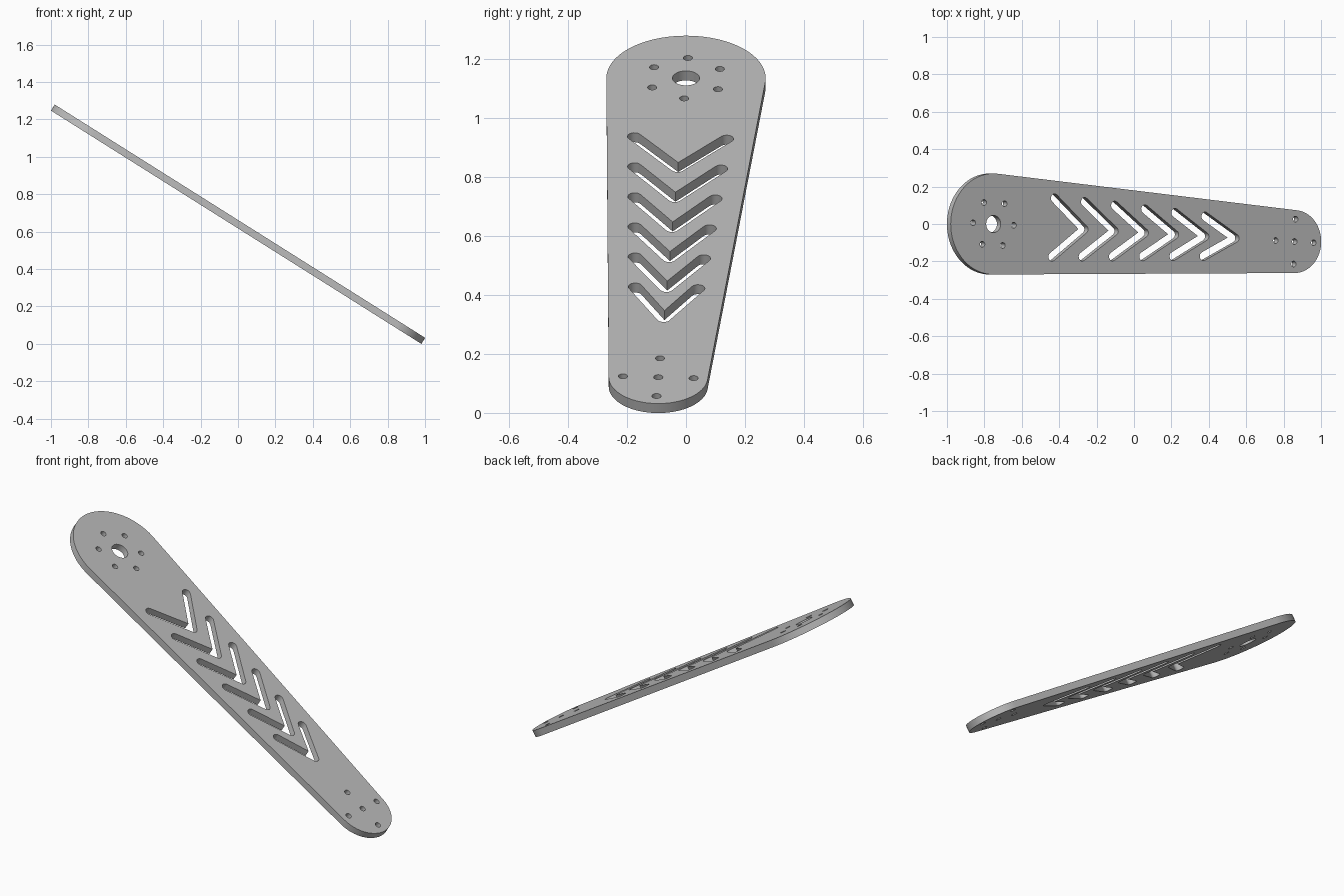
import bpy, bmesh
from math import sin, cos, acos, atan2, pi, radians
from mathutils import Matrix

if "Cube" in bpy.data.objects:
    bpy.data.objects.remove(bpy.data.objects["Cube"], do_unlink=True)

BIG_R, SMALL_R, SPAN, THICK = 0.27, 0.168, 1.905, 0.038
TILT, SKEW = radians(32.2), radians(-2.83)

grey = bpy.data.materials.new("plain grey")
grey.use_nodes = True
grey.diffuse_color = (0.5, 0.5, 0.5, 1)
grey.node_tree.nodes["Principled BSDF"].inputs["Base Color"].default_value = (0.5, 0.5, 0.5, 1)


def arc(x, y, r, start, end, n):
    """Points along an arc, both ends included."""
    return [(x + r * cos(start + (end - start) * i / n),
             y + r * sin(start + (end - start) * i / n)) for i in range(n + 1)]


def circle(x, y, r, n=32):
    return arc(x, y, r, 0, 2 * pi, n)[:-1]


def chevron(end_x, tip_x, half_width, r):
    """Bent slot with round ends and a round outer tip."""
    a = atan2(half_width, tip_x - end_x)
    q = pi / 2
    return (arc(tip_x, 0, r, a - q, q - a, 10)[:-1]
            + arc(end_x, half_width, r, q - a, 3 * q - a, 12)
            + [(tip_x - r / sin(a), 0)]
            + arc(end_x, -half_width, r, q + a, 3 * q + a, 12))


# Tapered outline: two end arcs joined by tangent lines
phi = acos((BIG_R - SMALL_R) / SPAN)
loops = [arc(0, 0, BIG_R, phi, 2 * pi - phi, 64) + arc(SPAN, 0, SMALL_R, -phi, phi, 48)]

# Hub hole with its ring of six bolt holes
loops.append(circle(0, 0, 0.046, 48))
loops += [circle(0.129 * cos(k * pi / 3), 0.129 * sin(k * pi / 3), 0.0155) for k in range(6)]

# Small end: centre hole and four around it
loops.append(circle(SPAN, 0, 0.0155))
loops += [circle(SPAN + 0.12 * cos(k * pi / 2), 0.12 * sin(k * pi / 2), 0.0155) for k in range(4)]

# Six chevron slots narrowing with the arm
for k in range(6):
    step = 0.191 * k
    loops.append(chevron(0.379 + step, 0.575 + step, 0.1565 - 0.01 * k, 0.0235))

# Filled flat curve extruded to the plate thickness
curve = bpy.data.curves.new("plate_profile", "CURVE")
curve.dimensions = "2D"
curve.fill_mode = "BOTH"
curve.extrude = THICK / 2
for pts in loops:
    spline = curve.splines.new("POLY")
    spline.points.add(len(pts) - 1)
    for p, (x, y) in zip(spline.points, pts):
        p.co = (x, y, 0, 1)
    spline.use_cyclic_u = True

profile = bpy.data.objects.new("plate_profile", curve)
bpy.context.collection.objects.link(profile)
deps = bpy.context.evaluated_depsgraph_get()
mesh = bpy.data.meshes.new_from_object(profile.evaluated_get(deps))
bpy.data.objects.remove(profile, do_unlink=True)

# Weld caps to walls and lay the plate in its tilted pose
bm = bmesh.new()
bm.from_mesh(mesh)
bmesh.ops.remove_doubles(bm, verts=bm.verts, dist=0.0002)
bmesh.ops.recalc_face_normals(bm, faces=bm.faces)
pose = (Matrix.Translation((-0.7615, 0, 1.119))
        @ Matrix.Rotation(TILT, 4, "Y") @ Matrix.Rotation(SKEW, 4, "Z"))
bm.transform(pose)
bm.to_mesh(mesh)
bm.free()

mesh.materials.clear()
mesh.materials.append(grey)
plate = bpy.data.objects.new("arm_plate", mesh)
bpy.context.collection.objects.link(plate)
bpy.ops.object.select_all(action="DESELECT")
plate.select_set(True)
bpy.context.view_layer.objects.active = plate
bpy.ops.object.shade_smooth_by_angle(angle=radians(30))
